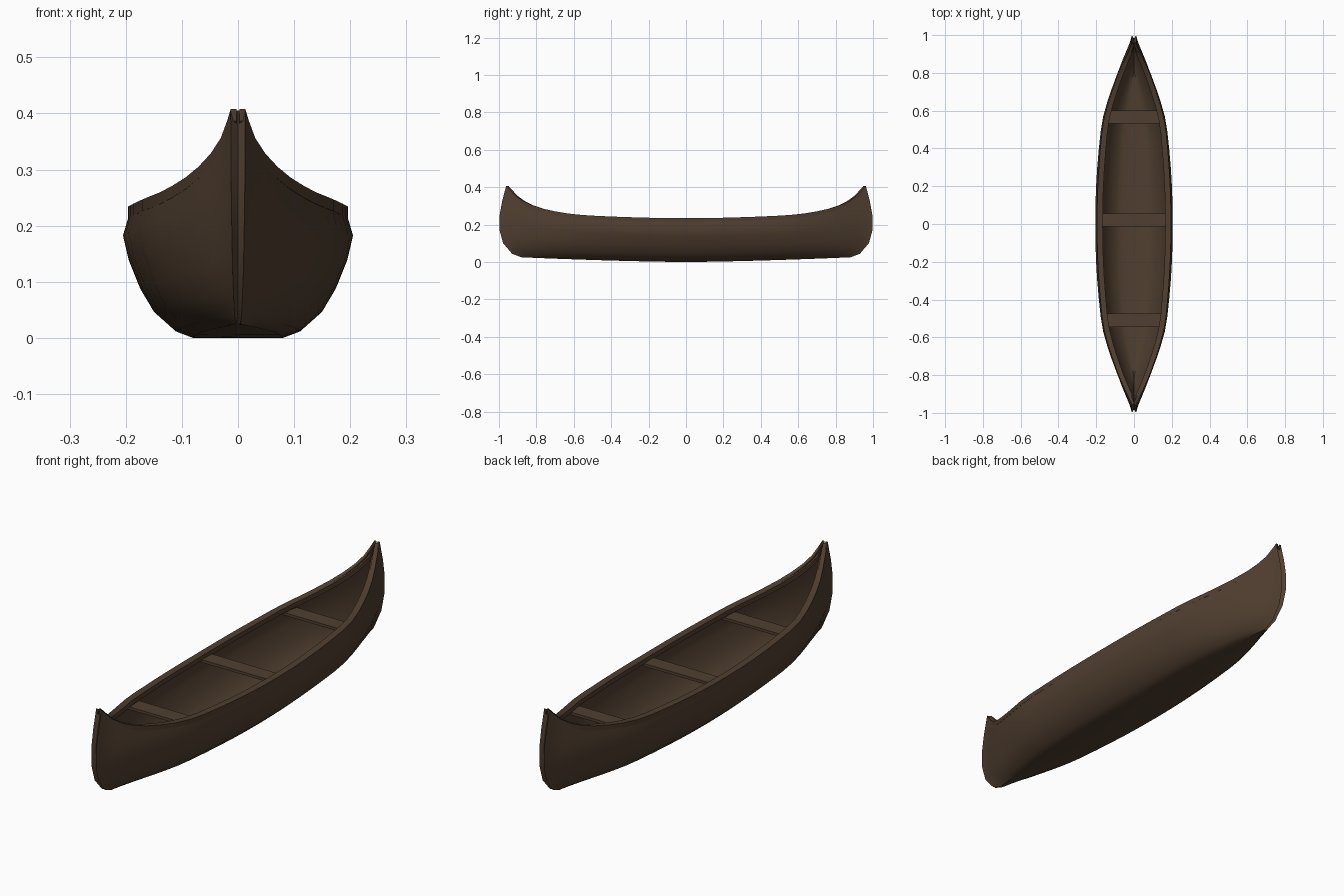
import bpy, bmesh

if "Cube" in bpy.data.objects:
    bpy.data.objects.remove(bpy.data.objects["Cube"])

brown = bpy.data.materials.new("dark brown wood")
brown.diffuse_color = (0.080, 0.049, 0.029, 1)
brown.use_nodes = True
brown.node_tree.nodes["Principled BSDF"].inputs["Base Color"].default_value = brown.diffuse_color


def curve(pts, v):
    """Smooth (Catmull-Rom style) interpolation through a short table."""
    n = len(pts)
    for i in range(n - 1):
        (x0, y0), (x1, y1) = pts[i], pts[i + 1]
        if v <= x1 or i == n - 2:
            slope = lambda k: ((pts[min(k + 1, n - 1)][1] - pts[max(k - 1, 0)][1])
                               / (pts[min(k + 1, n - 1)][0] - pts[max(k - 1, 0)][0]))
            h = x1 - x0
            t = (v - x0) / h
            m0 = 0 if i == 0 else slope(i) * h
            m1 = slope(i + 1) * h
            return ((2*t**3 - 3*t*t + 1) * y0 + (t**3 - 2*t*t + t) * m0
                    + (3*t*t - 2*t**3) * y1 + (t**3 - t*t) * m1)


# hull lines: half breadth, sheer height, midship section, end section, stem profile
BREADTH = [(0, .205), (.2, .201), (.4, .187), (.57, .166), (.72, .122), (.86, .07), (.96, .026), (1, .013)]
SHEER = [(0, .231), (.3, .236), (.6, .25), (.75, .272), (.86, .302), (.94, .345), (1, .405)]
HEIGHT = [0, 0, .05, .2, .38, .6, .79, 1]
MID = [0, .39, .54, .73, .85, .95, 1, .93]
END = [0, .35, .5, .7, .82, .92, .97, 1]
STEM = [.86, .88, .93, .978, .997, .996, .983, .962]
STATIONS = [0, .1, .2, .3, .4, .5, .58, .66, .73, .8, .86, .91, .95, .98, 1]
STATIONS = [-u for u in STATIONS[:0:-1]] + STATIONS


def point(u, i, inner=False):
    a = abs(u)
    k = a ** 3
    x = curve(BREADTH, a) * (MID[i] * (1 - k) + END[i] * k)
    low = .025 * a ** 1.5
    z = low + (curve(SHEER, a) - low) * HEIGHT[i]
    y = u * STEM[i]
    if inner:
        x, y, z = max(0, x - .013), y * .985, z + .012 * (1 - HEIGHT[i])
    return x, y, z


def finish(name, bm, smooth=True):
    bmesh.ops.remove_doubles(bm, verts=bm.verts, dist=1e-5)
    bmesh.ops.recalc_face_normals(bm, faces=bm.faces)
    me = bpy.data.meshes.new(name)
    bm.to_mesh(me)
    bm.free()
    me.materials.append(brown)
    ob = bpy.data.objects.new(name, me)
    bpy.context.collection.objects.link(ob)
    if smooth:
        bpy.ops.object.select_all(action='DESELECT')
        ob.select_set(True)
        bpy.context.view_layer.objects.active = ob
        bpy.ops.object.shade_smooth_by_angle(angle=0.6)
    return ob


# hull: outer and inner skins, joined by rim and stem faces
bm = bmesh.new()
N = len(HEIGHT)
order = [(-1, i) for i in range(N - 1, 0, -1)] + [(1, i) for i in range(N)]
skins = []
for inner in (False, True):
    rows = []
    for u in STATIONS:
        row = []
        for s, i in order:
            x, y, z = point(u, i, inner)
            row.append(bm.verts.new((s * x, y, z)))
        rows.append(row)
    for a, b in zip(rows, rows[1:]):
        for j in range(len(order) - 1):
            bm.faces.new((a[j], a[j + 1], b[j + 1], b[j]))
    skins.append(rows)
out, inn = skins
for j in (0, -1):
    for r in range(len(STATIONS) - 1):
        bm.faces.new((out[r][j], out[r + 1][j], inn[r + 1][j], inn[r][j]))
for r in (0, -1):
    for j in range(len(order) - 1):
        bm.faces.new((out[r][j], out[r][j + 1], inn[r][j + 1], inn[r][j]))
finish("hull", bm)

# gunwales: rectangular rails swept along the sheer
for side, name in ((-1, "left_gunwale"), (1, "right_gunwale")):
    bm = bmesh.new()
    rings = []
    for u in STATIONS:
        x, y, z = point(u, N - 1)
        xo, xi = x + .005 * (1 - u ** 4), max(.003, x - .025)
        d = .018
        rings.append([bm.verts.new((side * px, y, pz)) for px, pz in
                      ((xo, z + .003), (xo, z - d), (xi, z - d), (xi, z + .003))])
    for a, b in zip(rings, rings[1:]):
        for j in range(4):
            bm.faces.new((a[j], a[j - 1], b[j - 1], b[j]))
    bm.faces.new(rings[0])
    bm.faces.new(rings[-1])
    finish(name, bm)

# seats and thwart: planks spanning the hull below the rails
for name, y0, y1, z in (("front_seat", -.545, -.475, .208),
                        ("middle_thwart", -.013, .055, .205),
                        ("rear_seat", .532, .60, .208)):
    bm = bmesh.new()
    ends = [curve(BREADTH, abs(y) / .965) * .955 - .008 for y in (y0, y1)]
    foot = [(-ends[0], y0), (ends[0], y0), (ends[1], y1), (-ends[1], y1)]
    face = bm.faces.new([bm.verts.new((x, y, z)) for x, y in foot])
    top = bmesh.ops.extrude_face_region(bm, geom=[face])
    for v in top["geom"]:
        if isinstance(v, bmesh.types.BMVert):
            v.co.z += .012
    finish(name, bm, smooth=False)
